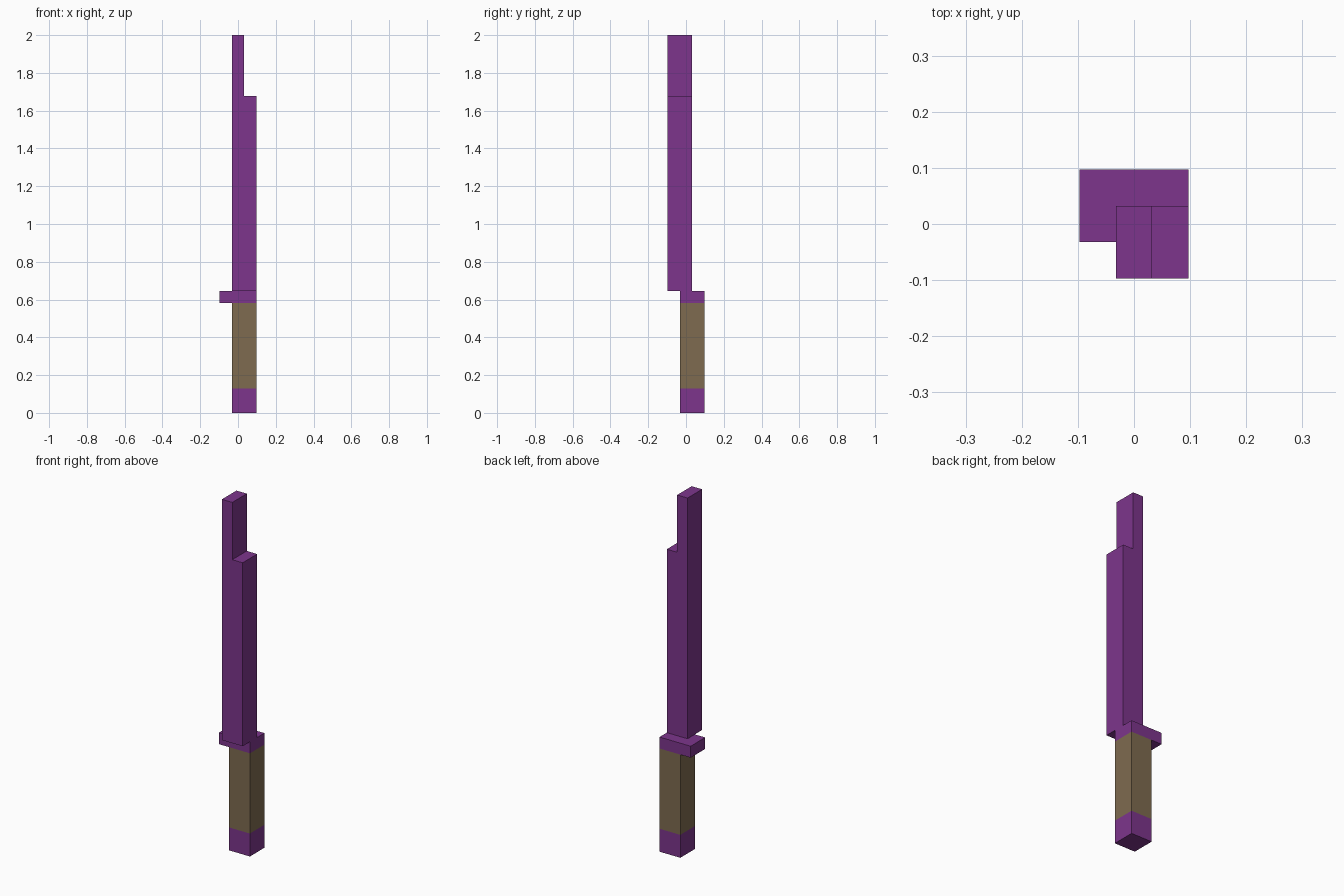
import bpy
import bmesh

cube = bpy.data.objects.get("Cube")
if cube:
    bpy.data.objects.remove(cube, do_unlink=True)

U = 2 / 31  # one grid step of the blocky design


def make_material(name, rgb):
    mat = bpy.data.materials.new(name)
    mat.use_nodes = True
    color = (*rgb, 1)
    mat.diffuse_color = color
    bsdf = next(n for n in mat.node_tree.nodes if n.type == "BSDF_PRINCIPLED")
    bsdf.inputs["Base Color"].default_value = color
    return mat


def prism(name, profile, y_range, mat):
    """Extrude an x-z outline, given in grid steps, from front to back."""
    front, back = y_range
    bm = bmesh.new()
    face = bm.faces.new([bm.verts.new((x * U, front * U, z * U)) for x, z in profile])
    result = bmesh.ops.extrude_face_region(bm, geom=[face])
    verts = [v for v in result["geom"] if isinstance(v, bmesh.types.BMVert)]
    bmesh.ops.translate(bm, verts=verts, vec=(0, (back - front) * U, 0))
    bmesh.ops.recalc_face_normals(bm, faces=bm.faces)
    mesh = bpy.data.meshes.new(name)
    bm.to_mesh(mesh)
    bm.free()
    mesh.materials.append(mat)
    obj = bpy.data.objects.new(name, mesh)
    bpy.context.collection.objects.link(obj)
    return obj


def block(name, x_range, y_range, z_range, mat):
    (x0, x1), (z0, z1) = x_range, z_range
    return prism(name, [(x0, z0), (x1, z0), (x1, z1), (x0, z1)], y_range, mat)


purple = make_material("purple", (0.205, 0.036, 0.262))
brown = make_material("brown grip", (0.209, 0.147, 0.080))

# Square handle: pommel and grip
block("pommel", (-0.5, 1.5), (-0.5, 1.5), (0, 2), purple)
block("grip", (-0.5, 1.5), (-0.5, 1.5), (2, 9), brown)

# Guard, one step wider on its right side
block("guard", (-1.5, 1.5), (-0.5, 1.5), (9, 10), purple)

# Blade with a stepped tip, set one step forward of the handle
blade_outline = [(-0.5, 10), (1.5, 10), (1.5, 26), (0.5, 26), (0.5, 31), (-0.5, 31)]
prism("blade", blade_outline, (-1.5, 0.5), purple)
